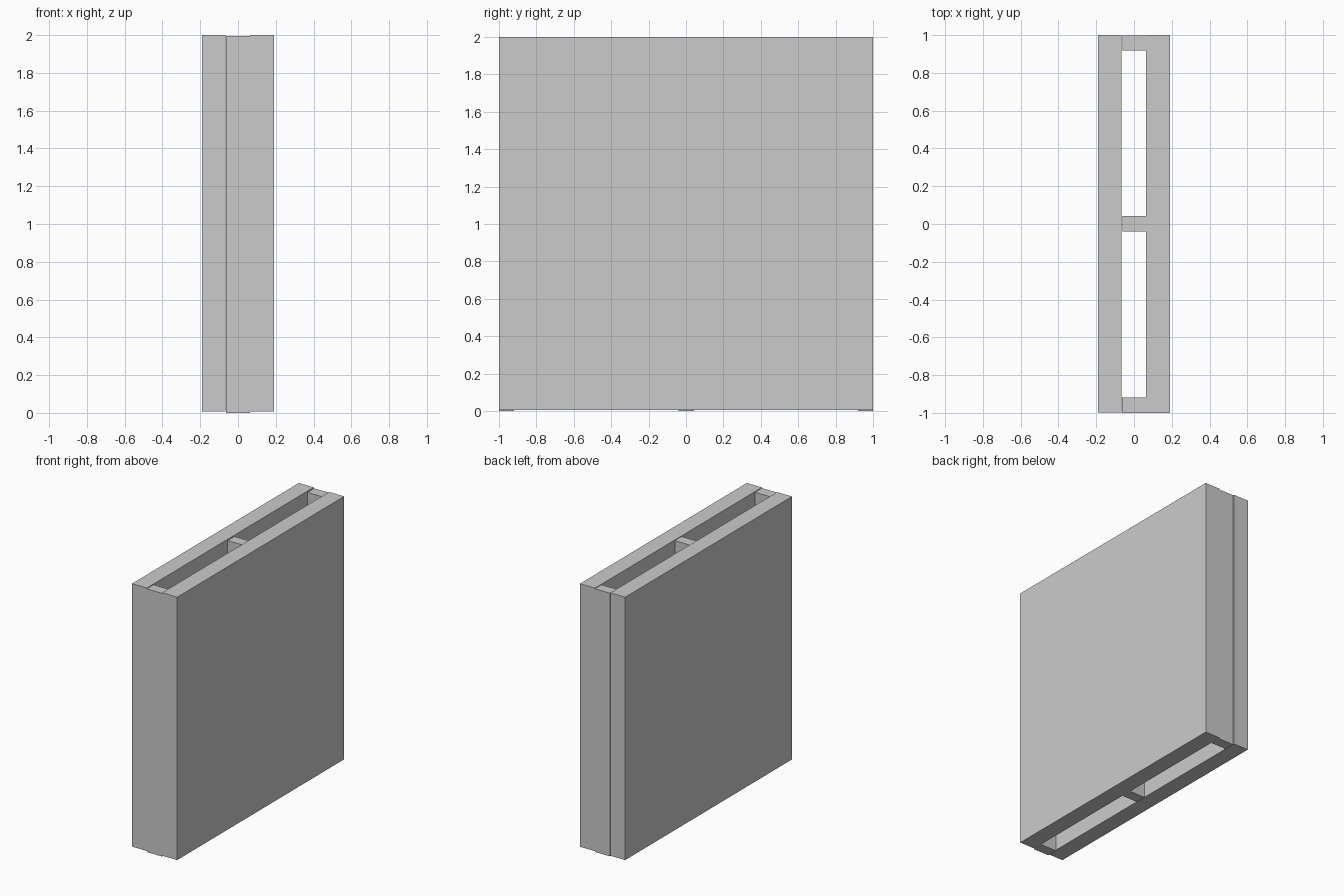
import bpy

if "Cube" in bpy.data.objects:
    bpy.data.objects.remove(bpy.data.objects["Cube"])


def box(name, lo, hi):
    """Axis-aligned box between two corners."""
    bpy.ops.mesh.primitive_cube_add(size=1)
    ob = bpy.context.object
    ob.name = name
    ob.location = [(a + b) / 2 for a, b in zip(lo, hi)]
    ob.scale = [b - a for a, b in zip(lo, hi)]
    bpy.ops.object.transform_apply(location=True, rotation=False, scale=True)
    return ob


# Two wall panels, raised slightly above the stud feet
box("left_panel", (-0.19, -0.998, 0.007), (-0.066, 1.0, 2.0))
box("right_panel", (0.064, -1.0, 0.007), (0.19, 1.0, 2.0))

# Three upright studs in the cavity: front, middle, back
studs = [
    ("front_stud", -0.064, -1.0, -0.918),
    ("middle_stud", -0.06, -0.039, 0.043),
    ("back_stud", -0.06, 0.918, 0.998),
]
for name, x0, y0, y1 in studs:
    box(name, (x0, y0, 0.0), (0.064, y1, 1.995))
